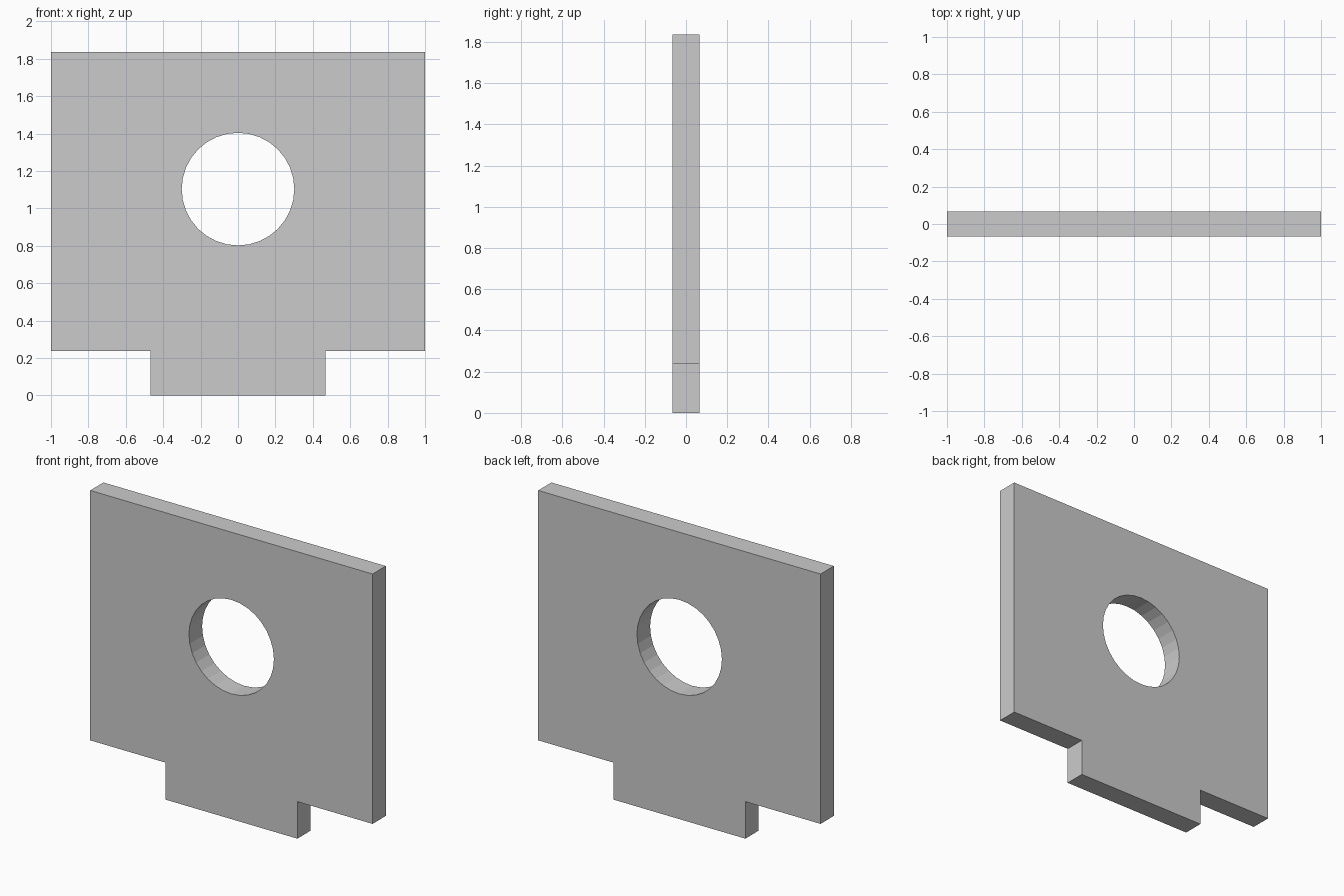
import bpy, bmesh, math

if "Cube" in bpy.data.objects:
    bpy.data.objects.remove(bpy.data.objects["Cube"])

T = 0.0667           # half thickness
TAB_H, TOP = 0.237, 1.837
TAB_W = 0.467        # half width of the tab
HOLE_Z, HOLE_R, SIDES = 1.103, 0.301, 32

# Plate outline with the bottom tab, and the round hole
outline = [(-TAB_W, 0), (TAB_W, 0), (TAB_W, TAB_H), (1, TAB_H),
           (1, TOP), (-1, TOP), (-1, TAB_H), (-TAB_W, TAB_H)]
hole = [(HOLE_R * math.cos(2 * math.pi * i / SIDES),
         HOLE_Z + HOLE_R * math.sin(2 * math.pi * i / SIDES)) for i in range(SIDES)]

bm = bmesh.new()


def add_loop(points):
    verts = [bm.verts.new((x, -T, z)) for x, z in points]
    return [bm.edges.new((v, verts[(i + 1) % len(verts)])) for i, v in enumerate(verts)]


# Fill the profile between the loops and extrude it to thickness
edges = add_loop(outline) + add_loop(hole)
bmesh.ops.triangle_fill(bm, edges=edges, use_beauty=True, normal=(0, -1, 0))
ext = bmesh.ops.extrude_face_region(bm, geom=bm.faces[:], use_keep_orig=True)
bmesh.ops.translate(bm, vec=(0, 2 * T, 0),
                    verts=[g for g in ext["geom"] if isinstance(g, bmesh.types.BMVert)])
bmesh.ops.recalc_face_normals(bm, faces=bm.faces[:])

mesh = bpy.data.meshes.new("tabbed_plate")
bm.to_mesh(mesh)
bm.free()
plate = bpy.data.objects.new("tabbed_plate", mesh)
bpy.context.collection.objects.link(plate)
